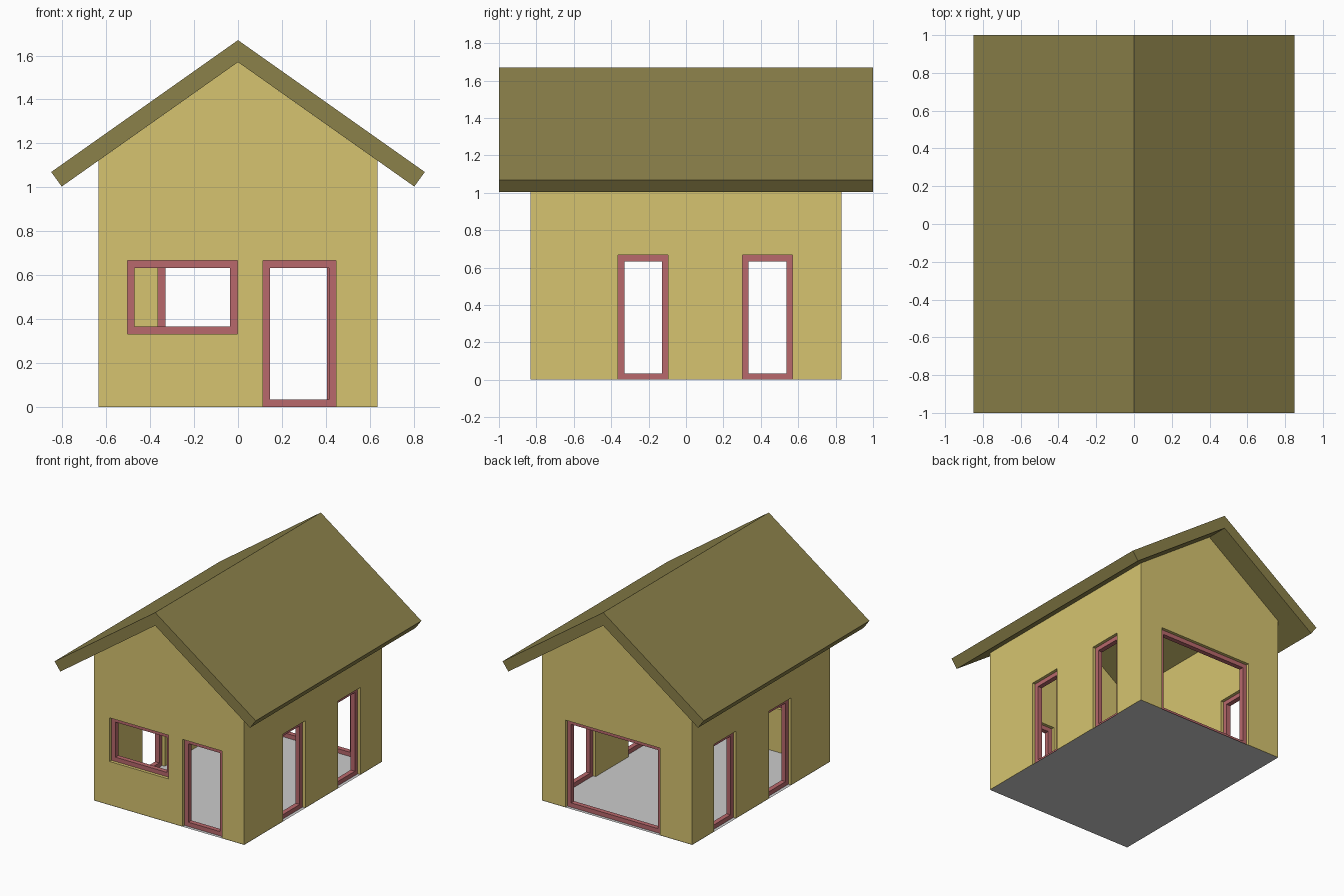
import bpy, bmesh
from mathutils import Vector

if "Cube" in bpy.data.objects:
    bpy.data.objects.remove(bpy.data.objects["Cube"])

HX, HY, T = 0.635, 0.832, 0.083      # half width, half depth, wall thickness
FRAME, FRAME_DEPTH = 0.033, 0.036
APEX, SLOPE = 1.57, 0.706


def material(name, rgb):
    m = bpy.data.materials.new(name)
    m.diffuse_color = (*rgb, 1)
    m.use_nodes = True
    m.node_tree.nodes["Principled BSDF"].inputs["Base Color"].default_value = m.diffuse_color
    return m


yellow = material("wall_yellow", (0.67, 0.55, 0.16))
olive = material("roof_olive", (0.26, 0.22, 0.068))
red = material("frame_red", (0.48, 0.14, 0.15))


def finish(name, bm, mat=None):
    bmesh.ops.recalc_face_normals(bm, faces=bm.faces[:])
    me = bpy.data.meshes.new(name)
    bm.to_mesh(me)
    bm.free()
    ob = bpy.data.objects.new(name, me)
    bpy.context.collection.objects.link(ob)
    if mat:
        me.materials.append(mat)
    return ob


def prism(name, profile, hy, mat=None):
    """Extrude an x-z outline along y, centred."""
    bm = bmesh.new()
    a = [bm.verts.new((x, -hy, z)) for x, z in profile]
    b = [bm.verts.new((x, hy, z)) for x, z in profile]
    bm.faces.new(a)
    bm.faces.new(b[::-1])
    n = len(a)
    for i in range(n):
        j = (i + 1) % n
        bm.faces.new((a[i], a[j], b[j], b[i]))
    return finish(name, bm, mat)


def box(name, lo, hi):
    bm = bmesh.new()
    bmesh.ops.create_cube(bm, size=1)
    lo, hi = Vector(lo), Vector(hi)
    for v in bm.verts:
        v.co = (lo + hi) / 2 + v.co * (hi - lo)
    return finish(name, bm)


def cut(target, cutter):
    mod = target.modifiers.new("cut", 'BOOLEAN')
    mod.operation = 'DIFFERENCE'
    mod.solver = 'EXACT'
    mod.object = cutter
    bpy.context.view_layer.objects.active = target
    bpy.ops.object.modifier_apply(modifier=mod.name)
    bpy.data.objects.remove(cutter)


def frame(name, side, u0, u1, z0, z1):
    """Mitred rectangular frame set midway in a wall."""
    axis, sign = side
    mid = sign * ((HX if axis == 'x' else HY) - T / 2)
    bm = bmesh.new()
    rings = []
    for inset, d in ((0, -0.5), (FRAME, -0.5), (FRAME, 0.5), (0, 0.5)):
        w = mid + d * FRAME_DEPTH
        pts = [(u0 + inset, z0 + inset), (u1 - inset, z0 + inset),
               (u1 - inset, z1 - inset), (u0 + inset, z1 - inset)]
        rings.append([bm.verts.new((w, u, z) if axis == 'x' else (u, w, z))
                      for u, z in pts])
    for r in range(4):
        p, q = rings[r], rings[(r + 1) % 4]
        for i in range(4):
            j = (i + 1) % 4
            bm.faces.new((p[i], p[j], q[j], q[i]))
    finish(name, bm, red)


# Walls: gabled block, hollowed out
eave = APEX - SLOPE * HX
walls = prism("walls", [(-HX, 0.002), (HX, 0.002), (HX, eave), (0, APEX), (-HX, eave)],
              HY, yellow)
cut(walls, box("hollow", (-HX + T, -HY + T, -1), (HX - T, HY - T, 3)))

# Openings with their frames: name, wall, horizontal range, vertical range
openings = [
    ("front_window", ('y', -1), -0.503, -0.003, 0.333, 0.667),
    ("front_door", ('y', -1), 0.113, 0.447, 0, 0.667),
    ("back_opening", ('y', 1), -0.363, 0.437, 0, 0.667),
]
for label, s in (("right", 1), ("left", -1)):
    openings.append((label + "_door_a", ('x', s), -0.363, -0.095, 0, 0.667))
    openings.append((label + "_door_b", ('x', s), 0.302, 0.57, 0, 0.667))

for name, side, u0, u1, z0, z1 in openings:
    axis, sign = side
    half = HX if axis == 'x' else HY
    w0, w1 = sorted((sign * (half - 2 * T), sign * (half + T)))
    low = z0 if z0 else -0.1
    if axis == 'x':
        cutter = box("cutter", (w0, u0, low), (w1, u1, z1))
    else:
        cutter = box("cutter", (u0, w0, low), (u1, w1, z1))
    cut(walls, cutter)
    frame(name + "_frame", side, u0, u1, z0 + (0 if z0 else 0.001), z1)

# Roof: folded slab with square-cut eaves
prism("roof", [(-0.85, 1.07), (-0.802, 1.004), (0, APEX), (0.802, 1.004),
               (0.85, 1.07), (0, 1.67)], 1.0, olive)

# Floor sheet
bm = bmesh.new()
bm.faces.new([bm.verts.new((x * HX, y * HY, 0))
              for x, y in ((-1, -1), (1, -1), (1, 1), (-1, 1))])
finish("floor", bm)
